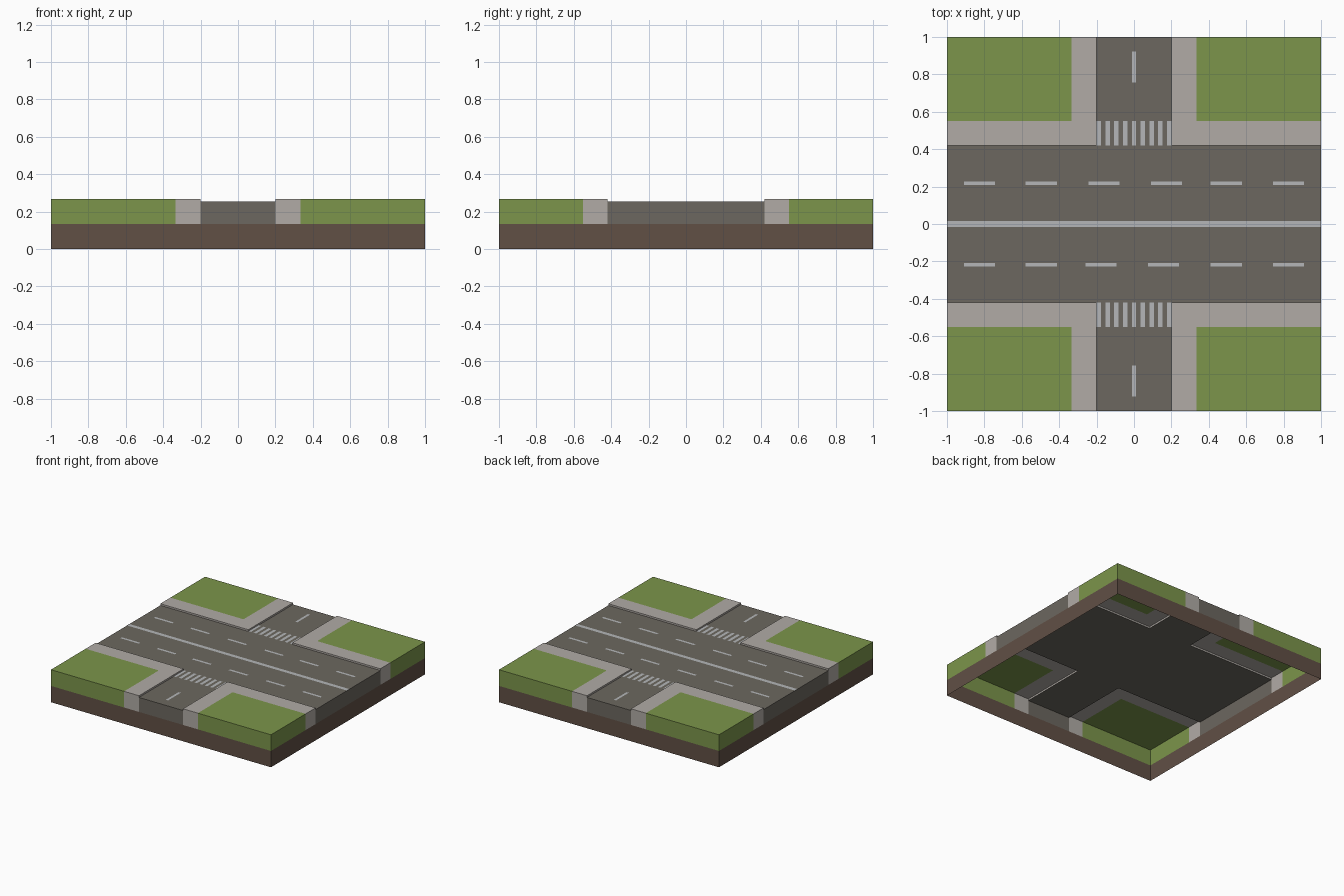
import bpy
import bmesh

if "Cube" in bpy.data.objects:
    bpy.data.objects.remove(bpy.data.objects["Cube"])

SOIL, ROAD, KERB = 0.134, 0.253, 0.267      # layer heights
RX, RY = 0.20, 0.42                         # half widths of side road and main road
GX, GY = 0.335, 0.55                        # where the grass starts
MARK = ROAD + 0.002                         # painted markings


def material(name, rgb):
    m = bpy.data.materials.new(name)
    m.diffuse_color = (*rgb, 1)
    m.use_nodes = True
    m.node_tree.nodes["Principled BSDF"].inputs["Base Color"].default_value = m.diffuse_color
    return m


grass_mat = material("grass_green", (0.20, 0.30, 0.07))
road_mat = material("asphalt", (0.15, 0.137, 0.115))
walk_mat = material("paving", (0.44, 0.41, 0.38))
soil_mat = material("soil_brown", (0.12, 0.08, 0.06))
paint_mat = material("road_paint", (0.46, 0.47, 0.48))


def flat(x0, x1, y0, y1, z):
    return [(x0, y0, z), (x1, y0, z), (x1, y1, z), (x0, y1, z)]


def wall_x(x, y0, y1, z0, z1):              # faces +x
    return [(x, y0, z0), (x, y1, z0), (x, y1, z1), (x, y0, z1)]


def wall_y(y, x0, x1, z0, z1):              # faces +y
    return [(x1, y, z0), (x0, y, z0), (x0, y, z1), (x1, y, z1)]


def sheet(name, quads, mat, mirror=(False, False)):
    bm = bmesh.new()
    for q in quads:
        bm.faces.new([bm.verts.new(p) for p in q])
    bmesh.ops.remove_doubles(bm, verts=bm.verts, dist=1e-5)
    me = bpy.data.meshes.new(name)
    bm.to_mesh(me)
    bm.free()
    me.materials.append(mat)
    ob = bpy.data.objects.new(name, me)
    bpy.context.collection.objects.link(ob)
    if any(mirror):
        mod = ob.modifiers.new("mirror", 'MIRROR')
        mod.use_axis = (*mirror, False)
    return ob


BOTH = (True, True)

# soil skirt, open underneath
sheet("soil_base", [wall_x(1, 0, 1, 0, SOIL), wall_y(1, 0, 1, 0, SOIL)], soil_mat, BOTH)

# crossing roads with their cut ends
sheet("road", [flat(0, RX, 0, RY, ROAD), flat(RX, 1, 0, RY, ROAD), flat(0, RX, RY, 1, ROAD),
               wall_x(1, 0, RY, SOIL, ROAD), wall_y(1, 0, RX, SOIL, ROAD)], road_mat, BOTH)

# L-shaped pavements with kerb steps and cut ends
sheet("sidewalk", [flat(RX, GX, RY, GY, KERB), flat(GX, 1, RY, GY, KERB), flat(RX, GX, GY, 1, KERB),
                   wall_x(RX, 1, RY, ROAD, KERB),      # reversed, faces the side road
                   wall_y(RY, 1, RX, ROAD, KERB),      # reversed, faces the main road
                   wall_x(1, RY, GY, SOIL, KERB), wall_y(1, RX, GX, SOIL, KERB)], walk_mat, BOTH)

# corner lawns
sheet("lawn", [flat(GX, 1, GY, 1, KERB), wall_x(1, GY, 1, SOIL, KERB),
               wall_y(1, GX, 1, SOIL, KERB)], grass_mat, BOTH)

# centre line and lane dashes of the main road
sheet("centre_line", [flat(-1, 1, -0.016, 0.016, MARK)], paint_mat)
dashes = []
for y, shift in ((0.218, 0.008), (-0.218, -0.008)):
    for x in (-0.91, -0.58, -0.252 + shift, 0.082 + shift, 0.41, 0.743):
        dashes.append(flat(x, x + 0.167, y - 0.01, y + 0.01, MARK))
sheet("lane_dashes", dashes, paint_mat)

# side road dashes
sheet("side_road_dash", [flat(-0.01, 0.01, 0.757, 0.922, MARK)], paint_mat, (False, True))

# zebra crossings
w = 2 * RX / 17
sheet("crosswalk", [flat(-RX + 2 * i * w, -RX + (2 * i + 1) * w, RY, GY, MARK) for i in range(9)],
      paint_mat, (False, True))
